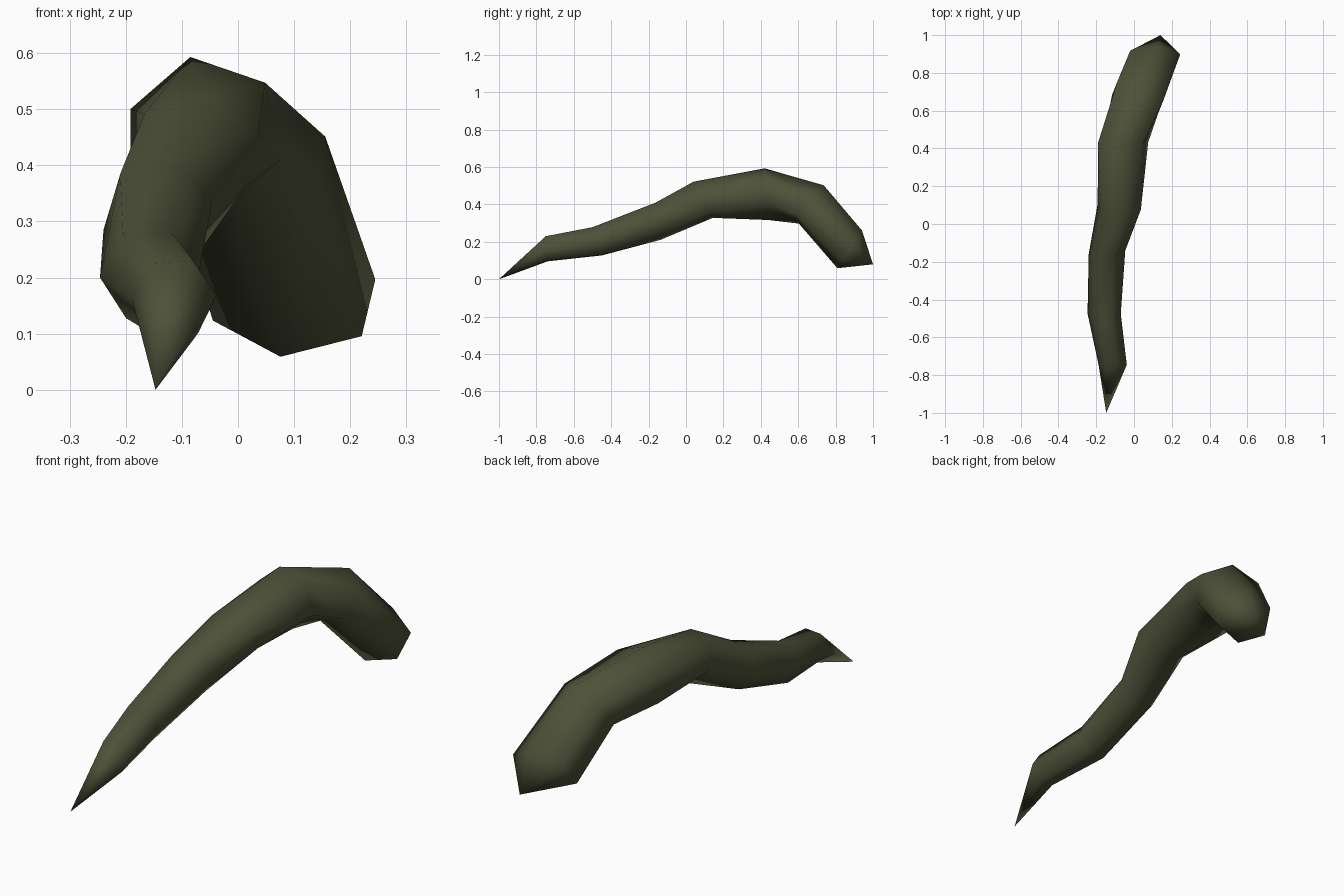
import bpy, bmesh
from math import radians, sin, cos, pi
from mathutils import Vector, Matrix

if "Cube" in bpy.data.objects:
    bpy.data.objects.remove(bpy.data.objects["Cube"])

SIDES = 6
TIP = (-0.147, -1.0, 0.0)
END = (0.14, 1.0, 0.08)

# rings along the bent limb: centre, half width, half height, tilt, yaw, roll (degrees)
RINGS = [
    ((-0.113, -0.745, 0.163), 0.075, 0.075, 4, 0, 26),
    ((-0.158, -0.475, 0.203), 0.088, 0.090, 18, 0, 28),
    ((-0.143, -0.150, 0.310), 0.100, 0.105, 10, 8, 16),
    ((-0.078, 0.092, 0.425), 0.120, 0.112, 28, 0, 12),
    ((-0.058, 0.430, 0.455), 0.141, 0.141, 4, 0, -11),
    ((0.020, 0.670, 0.400), 0.152, 0.125, -35, -22, 0),
    ((0.100, 0.875, 0.160), 0.155, 0.122, -33, 0, 9),
]

mat = bpy.data.materials.new("dark olive")
mat.diffuse_color = (0.075, 0.084, 0.040, 1)
mat.use_nodes = True
mat.node_tree.nodes["Principled BSDF"].inputs["Base Color"].default_value = mat.diffuse_color

bm = bmesh.new()


def add_ring(centre, w, h, tilt, yaw, roll):
    rot = Matrix.Rotation(radians(yaw), 3, 'Z') @ Matrix.Rotation(radians(tilt), 3, 'X')
    angles = [radians(roll) + 2 * pi * i / SIDES for i in range(SIDES)]
    return [bm.verts.new(Vector(centre) + rot @ Vector((w * sin(a), 0, h * cos(a)))) for a in angles]


# tapered limb skin
rings = [add_ring(*r) for r in RINGS]
for a, b in zip(rings, rings[1:]):
    for i in range(SIDES):
        j = (i + 1) % SIDES
        bm.faces.new((a[i], a[j], b[j], b[i]))

# pointed tip and blunt end cap
for point, ring in ((TIP, rings[0]), (END, rings[-1])):
    v = bm.verts.new(point)
    for i in range(SIDES):
        bm.faces.new((v, ring[i], ring[(i + 1) % SIDES]))

bmesh.ops.recalc_face_normals(bm, faces=bm.faces)
for f in bm.faces:
    f.smooth = True

mesh = bpy.data.meshes.new("curved_tentacle")
bm.to_mesh(mesh)
bm.free()
mesh.materials.append(mat)
obj = bpy.data.objects.new("curved_tentacle", mesh)
bpy.context.collection.objects.link(obj)
